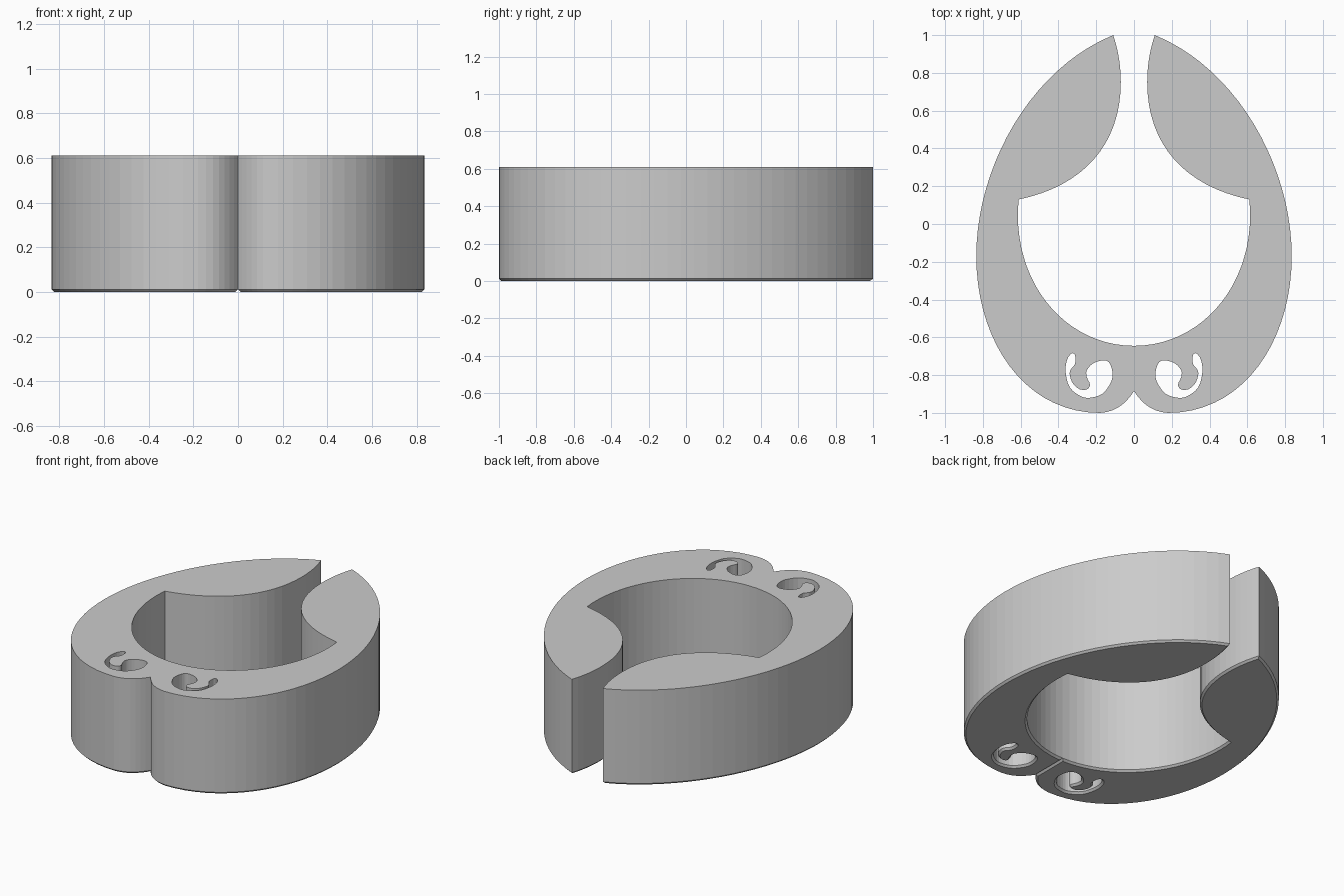
import bpy, bmesh
from mathutils import Vector

if "Cube" in bpy.data.objects:
    bpy.data.objects.remove(bpy.data.objects["Cube"])

HEIGHT, CHAMFER = 0.61, 0.012


def bezier(p0, h0, h1, p1, n):
    """Sample a cubic bezier, leaving out the last point."""
    p0, h0, h1, p1 = map(Vector, (p0, h0, h1, p1))
    return [p0 * (1 - t) ** 3 + h0 * 3 * t * (1 - t) ** 2 + h1 * 3 * t * t * (1 - t) + p1 * t ** 3
            for t in (i / n for i in range(n))]


def closed_spline(pts, n):
    """Smooth closed loop through the points."""
    pts = [Vector(p) for p in pts]
    out = []
    for i, b in enumerate(pts):
        a, c, d = pts[i - 1], pts[(i + 1) % len(pts)], pts[(i + 2) % len(pts)]
        out += bezier(b, b + (c - a) / 6, c - (d - b) / 6, c, n)
    return out


def offset(loop, dist):
    """Move a loop to its left, into the material."""
    out = []
    for i, p in enumerate(loop):
        e0 = (p - loop[i - 1]).normalized()
        e1 = (loop[(i + 1) % len(loop)] - p).normalized()
        n0, n1 = Vector((-e0.y, e0.x)), Vector((-e1.y, e1.x))
        out.append(p + (n0 + n1) * dist / max(1 + n0.dot(n1), 0.3))
    return out


# Right half outline, counter-clockwise: lobe, outer side, jaw, inner bowl
outline = (
    bezier((0, -0.885), (0.04, -0.945), (0.09, -0.995), (0.18, -1.0), 7)
    + bezier((0.18, -1.0), (0.58, -1.0), (0.835, -0.62), (0.835, -0.17), 18)
    + bezier((0.835, -0.17), (0.835, 0.30), (0.55, 0.82), (0.11, 1.0), 20)
    + bezier((0.11, 1.0), (0.08, 0.91), (0.07, 0.83), (0.07, 0.75), 6)
    + bezier((0.07, 0.75), (0.07, 0.42), (0.27, 0.20), (0.61, 0.13), 16)
    + bezier((0.61, 0.13), (0.613, 0.10), (0.615, 0.08), (0.615, 0.05), 2)
    + bezier((0.615, 0.05), (0.615, -0.35), (0.34, -0.645), (0, -0.645), 20)
    + [Vector((0, -0.645))]
)

# Scroll-shaped through hole, clockwise
scroll = closed_spline([
    (0.330, -0.685), (0.355, -0.720), (0.362, -0.785), (0.340, -0.865), (0.285, -0.910),
    (0.233, -0.920), (0.165, -0.897), (0.120, -0.833), (0.115, -0.780), (0.132, -0.733),
    (0.165, -0.722), (0.217, -0.738), (0.250, -0.775), (0.250, -0.810), (0.233, -0.850),
    (0.248, -0.875), (0.287, -0.875), (0.323, -0.845), (0.340, -0.800), (0.335, -0.770),
    (0.312, -0.740), (0.312, -0.695)], 3)

# Walls with a chamfered bottom edge
bm = bmesh.new()
cap_edges = {0: [], 2: []}
for loop in (outline, scroll):
    levels = ((offset(loop, CHAMFER), 0), (loop, CHAMFER), (loop, HEIGHT))
    rings = [[bm.verts.new((p.x, p.y, z)) for p in pts] for pts, z in levels]
    count = len(loop)
    for i in range(count):
        j = (i + 1) % count
        for lo, hi in ((0, 1), (1, 2)):
            # the joint between the halves stays open inside
            if lo == 1 and loop[i].x < 1e-5 and loop[j].x < 1e-5:
                continue
            bm.faces.new((rings[lo][i], rings[lo][j], rings[hi][j], rings[hi][i]))
        for k in cap_edges:
            a, b = rings[k][i], rings[k][j]
            cap_edges[k].append(bm.edges.get((a, b)) or bm.edges.new((a, b)))

# Flat bottom and top caps
for k, up in ((0, -1), (2, 1)):
    res = bmesh.ops.triangle_fill(bm, edges=cap_edges[k], use_beauty=True,
                                  use_dissolve=False, normal=(0, 0, up))
    for f in res["geom"]:
        if isinstance(f, bmesh.types.BMFace):
            f.normal_update()
            if f.normal.z * up < 0:
                f.normal_flip()

mesh = bpy.data.meshes.new("clasp_ring")
bm.to_mesh(mesh)
bm.free()
ring = bpy.data.objects.new("clasp_ring", mesh)
bpy.context.collection.objects.link(ring)

# Left half
mirror = ring.modifiers.new("mirror", 'MIRROR')
mirror.use_clip = True
mirror.merge_threshold = 0.0005
